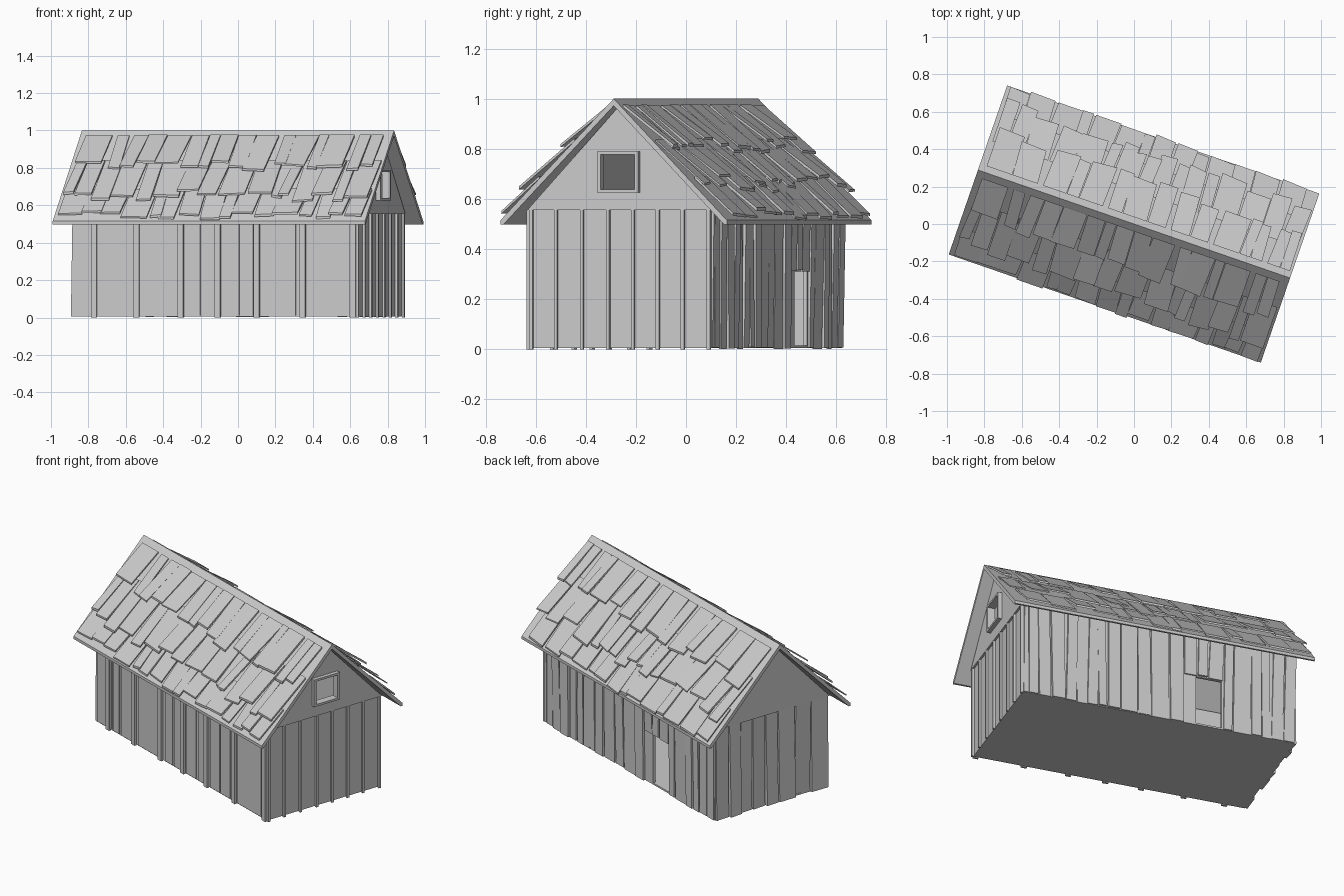
import bpy, random
from math import atan2
from mathutils import Matrix, Vector

if "Cube" in bpy.data.objects:
    bpy.data.objects.remove(bpy.data.objects["Cube"])

random.seed(7)
R = random.uniform
ROT = Matrix.Rotation(atan2(-0.327, 0.945), 4, 'Z')   # cabin is turned on the ground
WU, WV = 0.80, 0.383        # wall half length / half width
RU, RV = 0.883, 0.478       # roof half length / half width
FACES = [(3, 2, 1, 0), (4, 5, 6, 7), (0, 1, 5, 4), (1, 2, 6, 5), (2, 3, 7, 6), (3, 0, 4, 7)]


def make(name, verts, faces):
    me = bpy.data.meshes.new(name)
    me.from_pydata([ROT @ Vector(v) for v in verts], [], faces)
    ob = bpy.data.objects.new(name, me)
    bpy.context.collection.objects.link(ob)
    bpy.context.view_layer.objects.active = ob
    ob.select_set(True)
    bpy.ops.object.mode_set(mode='EDIT')
    bpy.ops.mesh.select_all(action='SELECT')
    bpy.ops.mesh.normals_make_consistent(inside=False)
    bpy.ops.object.mode_set(mode='OBJECT')
    ob.select_set(False)
    return ob


def hexes(name, cells):
    """Many eight-cornered boards joined in one object."""
    verts, faces = [], []
    for c in cells:
        n = len(verts)
        verts += c
        faces += [tuple(n + i for i in f) for f in FACES]
    return make(name, verts, faces)


def box(u0, u1, v0, v1, z0, z1):
    return [(u, v, z) for z in (z0, z1) for u, v in ((u0, v0), (u1, v0), (u1, v1), (u0, v1))]


def prism(name, outline, u0, u1):
    """Extrude a (v, z) outline along the ridge."""
    n = len(outline)
    verts = [(u, v, z) for u in (u0, u1) for v, z in outline]
    faces = [tuple(range(n)), tuple(range(2 * n - 1, n - 1, -1))]
    faces += [(i, (i + 1) % n, n + (i + 1) % n, n + i) for i in range(n)]
    return make(name, verts, faces)


# Floor and thin walls, with a low doorway in the back
T = 0.015
D0, D1, DH = -0.37, -0.22, 0.31
hexes("floor", [box(-WU, WU, -WV, WV, 0.005, 0.015)])
hexes("front_wall", [box(-WU, WU, -WV, -WV + T, 0.01, 0.57)])
hexes("back_wall", [box(-WU, D0, WV - T, WV, 0.01, 0.57),
                    box(D1, WU, WV - T, WV, 0.01, 0.57),
                    box(D0, D1, WV - T, WV, DH, 0.57)])
hexes("right_wall", [box(WU - T, WU, -WV, WV, 0.01, 0.57)])
hexes("left_wall", [box(-WU + 0.01, -WU + 0.01 + T, -WV, WV, 0.01, 0.57)])

# Front and right battens
hexes("front_battens", [box(u - 0.016, u + 0.016, -WV - 0.013, -WV, 0, 0.555)
                        for u in (-0.68, -0.44, -0.19, 0.02, 0.24, 0.5, 0.785)])
hexes("front_planks", [box(u, u + w, -WV - 0.005, -WV, 0.01, 0.555)
                       for u, w in ((-0.78, 0.13), (-0.63, 0.05), (-0.56, 0.1), (-0.4, 0.18),
                                    (-0.15, 0.07), (-0.06, 0.06), (0.05, 0.09), (0.16, 0.06),
                                    (0.28, 0.08), (0.37, 0.09), (0.53, 0.22))])
hexes("right_battens", [box(WU, WU + 0.013, v - 0.007, v + 0.007, 0, 0.555)
                        for v in (-0.375, -0.27, -0.16, -0.05, 0.055, 0.16, 0.265, 0.375)])

# Crooked planks on the back and left
back, u = [], -WU
while u < WU - 0.03:
    w = min(R(0.05, 0.11), WU - u)
    a, t = R(0.004, 0.018), R(0.004, 0.018)
    s = R(-0.012, 0.012)
    z0 = 0 if not (u + w > D0 and u < D1) else DH
    z0 += R(0, 0.012)
    back.append([(u + 0.004, WV, z0), (u + w - 0.004, WV, z0), (u + w - 0.004, WV + a, z0), (u + 0.004, WV + a, z0),
                 (u + 0.004 + s, WV, 0.56), (u + w - 0.004 + s, WV, 0.56),
                 (u + w - 0.004 + s, WV + t, 0.56), (u + 0.004 + s, WV + t, 0.56)])
    u += w
hexes("back_planks", back)
left, v = [], -WV
while v < WV - 0.02:
    w = min(R(0.08, 0.12), WV - v)
    x0, x1, o = -WU - R(0, 0.02), -WU - R(0, 0.01), -WU + 0.012
    a, b = v + 0.003, v + w - 0.003
    left.append([(x0, a, 0.005), (o, a, 0.005), (o, b, 0.005), (x0 + R(-0.006, 0.006), b, 0.005),
                 (x1, a, 0.555), (o, a, 0.555), (o, b, 0.555), (x1, b, 0.555)])
    v += w
hexes("left_planks", left)

# Gable ends, the right one with a cut window
TRI = [(-0.39, 0.555), (0.39, 0.555), (0, 0.972)]
prism("left_gable", TRI, -WU - 0.01, -WU + 0.01)
gable = prism("right_gable", TRI, WU - 0.01, WU + 0.012)
cutter = hexes("window_cutter", [box(0.7, 0.9, -0.072, 0.072, 0.638, 0.777)])
cutter.hide_render = True
mod = gable.modifiers.new("window", 'BOOLEAN')
mod.operation, mod.solver, mod.object = 'DIFFERENCE', 'EXACT', cutter
bpy.context.view_layer.objects.active = gable
bpy.ops.object.modifier_apply(modifier="window")
bpy.data.objects.remove(cutter)
F0, F1 = WU - 0.01, WU + 0.035
hexes("window_frame", [box(F0, F1, -0.087, -0.072, 0.625, 0.79), box(F0, F1, 0.072, 0.087, 0.625, 0.79),
                       box(F0, F1, -0.072, 0.072, 0.625, 0.638), box(F0, F1, -0.072, 0.072, 0.777, 0.79)])

# Folded roof sheet
prism("roof", [(-RV, 0.515), (0, 1.0), (RV, 0.515), (RV, 0.498), (RV - 0.012, 0.498),
               (0, 0.972), (-RV + 0.012, 0.498), (-RV, 0.498)], -RU, RU)

# Ragged, lifted shingle rows: (top v, top z, bottom v, bottom z)
ROWS = [(0.035, 0.966, 0.25, 0.805), (0.17, 0.83, 0.405, 0.645), (0.32, 0.68, 0.485, 0.535)]
for side, label in ((-1, "front"), (1, "back")):
    for k, (tv, tz, bv, bz) in enumerate(ROWS):
        cells, u = [], -0.865 + R(0, 0.02)
        while u < 0.82:
            w = min(R(0.05, 0.15), 0.87 - u)
            lift, skew = R(-0.022, 0.012), R(-0.015, 0.015)
            f = R(0.84, 1.03) if k < 2 else R(0.88, 1.02)
            b0, b1 = [tv + (bv - tv) * (f + R(-0.03, 0.03)) for _ in range(2)]
            z0, z1 = [tz + (bz - tz) * (b - tv) / (bv - tv) + lift for b in (b0, b1)]
            h = R(0.008, 0.014)
            lo = [(u, side * tv, tz), (u + w, side * tv, tz),
                  (min(u + w + skew, 0.875), side * b1, z1), (max(u + skew, -0.875), side * b0, z0)]
            cells.append(lo + [(x, y, z + h) for x, y, z in lo])
            u += w + random.choice((0.003, 0.005, 0.03 if k == 0 else 0.008))
        hexes(f"{label}_shingles_{k + 1}", cells)
